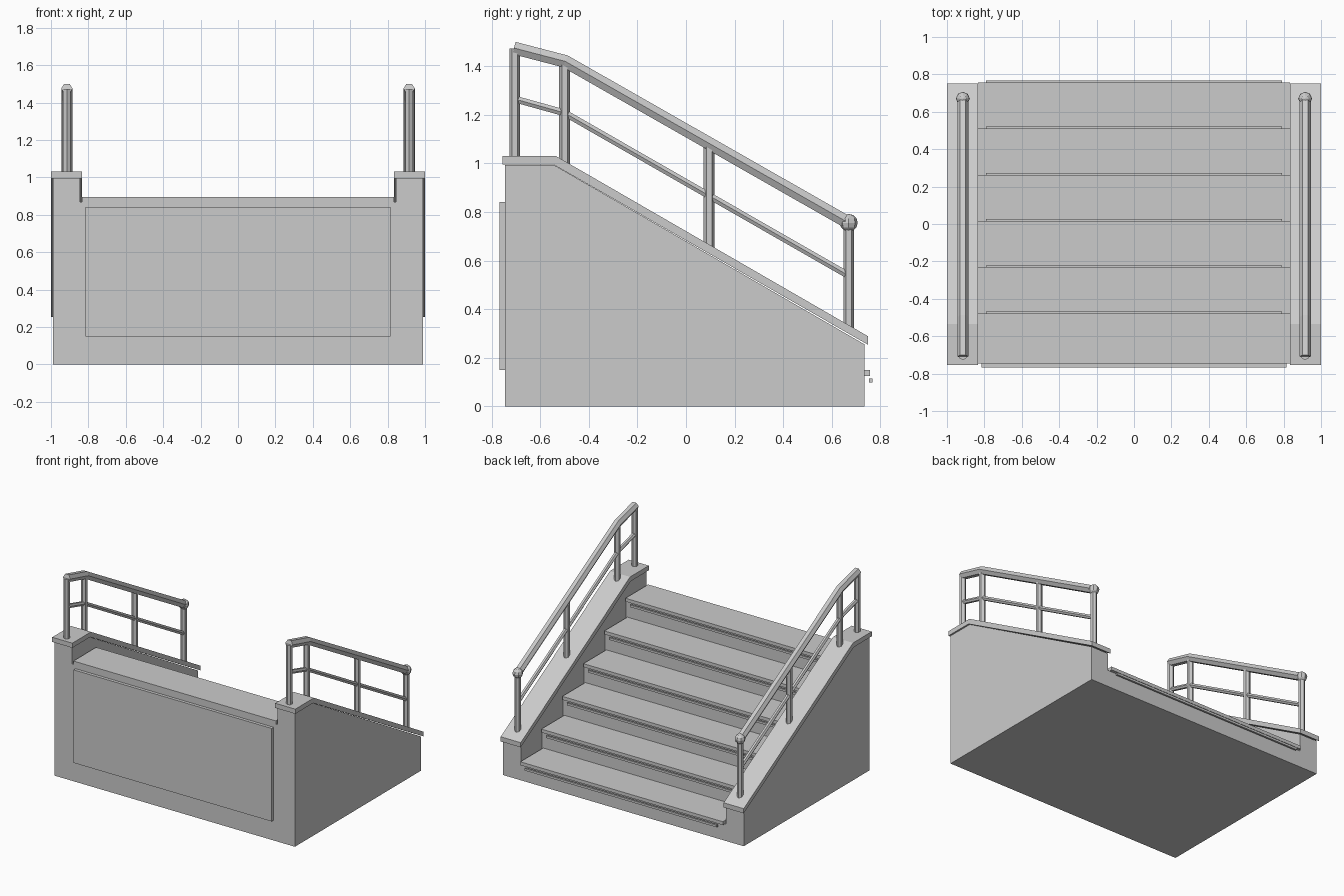
import bpy, bmesh
from math import cos, sin, pi
from mathutils import Matrix, Vector

cube = bpy.data.objects.get("Cube")
if cube:
    bpy.data.objects.remove(cube, do_unlink=True)

grey = bpy.data.materials.new("concrete_grey")
grey.use_nodes = True
grey.diffuse_color = (0.6, 0.6, 0.6, 1)
grey.node_tree.nodes["Principled BSDF"].inputs["Base Color"].default_value = (0.6, 0.6, 0.6, 1)


def finish(name, bm, mirror):
    bmesh.ops.recalc_face_normals(bm, faces=bm.faces)
    mesh = bpy.data.meshes.new(name)
    bm.to_mesh(mesh)
    bm.free()
    mesh.materials.append(grey)
    obj = bpy.data.objects.new(name, mesh)
    bpy.context.collection.objects.link(obj)
    if mirror:
        obj.modifiers.new("mirror_x", 'MIRROR').use_mirror_merge = False
    return obj


def prism(name, profile, x0, x1, mirror=False):
    """Extrude a (y, z) outline from x0 to x1."""
    bm = bmesh.new()
    face = bm.faces.new([bm.verts.new((x0, y, z)) for y, z in profile])
    out = bmesh.ops.extrude_face_region(bm, geom=[face])
    verts = [g for g in out["geom"] if isinstance(g, bmesh.types.BMVert)]
    bmesh.ops.translate(bm, verts=verts, vec=(x1 - x0, 0, 0))
    return finish(name, bm, mirror)


def box(name, x, y0, y1, z0, z1):
    return prism(name, [(y0, z0), (y1, z0), (y1, z1), (y0, z1)], -x, x)


def tube(name, path, radius, phase=0.0, x=0.915):
    """Six-sided mitred tube along a (y, z) path, on both sides."""
    bm = bmesh.new()
    pts = [Vector(p) for p in path]
    rings = []
    for i, p in enumerate(pts):
        a = (p - pts[i - 1]).normalized() if i else None
        b = (pts[i + 1] - p).normalized() if i + 1 < len(pts) else None
        a, b = a or b, b or a
        t = (a + b).normalized()
        n = Vector((-t.y, t.x)) / t.dot(a)
        ring = []
        for k in range(6):
            ang = phase + k * pi / 3
            q = p + n * radius * sin(ang)
            ring.append(bm.verts.new((x + radius * cos(ang), q.x, q.y)))
        rings.append(ring)
    for r0, r1 in zip(rings, rings[1:]):
        for k in range(6):
            j = (k + 1) % 6
            bm.faces.new((r0[k], r0[j], r1[j], r1[k]))
    bm.faces.new(rings[0])
    bm.faces.new(rings[-1])
    return finish(name, bm, True)


STEPS, RISE, RUN = 6, 0.149, 0.247
FRONT, BACK, THICK = 0.735, -0.745, 0.025

# Stepped core under the treads
outline = [(BACK, 0), (FRONT, 0)]
for i in range(STEPS):
    y, z = FRONT - i * RUN, (i + 1) * RISE - THICK
    outline += [(y, z), (y - RUN if i < STEPS - 1 else BACK, z)]
prism("stair_core", outline, -0.845, 0.845)

# Treads with a thin strip below each nose
for i in range(STEPS):
    y, top = FRONT - i * RUN, (i + 1) * RISE
    back = y - RUN if i < STEPS - 1 else BACK
    box(f"tread_{i + 1}", 0.833, back, y + 0.022, top - THICK, top)
    box(f"nosing_strip_{i + 1}", 0.79, y + 0.018, y + 0.032, top - 0.05, top - 0.034)

# Side walls and their sloping caps
prism("side_wall", [(BACK, 0), (FRONT, 0), (FRONT, 0.255), (-0.543, 0.993), (BACK, 0.993)],
      0.845, 0.99, True)
prism("wall_cap", [(-0.755, 0.995), (-0.545, 0.995), (0.75, 0.253),
                   (0.75, 0.288), (-0.535, 1.03), (-0.755, 1.03)], 0.835, 1.0, True)

# Raised panel on the tall end
box("end_panel", 0.815, -0.768, BACK, 0.15, 0.842)

# Railings
tube("handrail", [(-0.708, 1.475), (-0.497, 1.42), (0.67, 0.755)], 0.03)
tube("middle_rail", [(-0.705, 1.265), (-0.5, 1.208), (0.67, 0.538)], 0.016)
for i, (y, z0, z1) in enumerate([(-0.705, 1.01, 1.472), (-0.5, 0.99, 1.415),
                                 (0.095, 0.65, 1.075), (0.67, 0.32, 0.75)]):
    tube(f"rail_post_{i + 1}", [(y, z0), (y, z1)], 0.0225, pi / 6)

# Ball at the low end of each handrail
bm = bmesh.new()
bmesh.ops.create_uvsphere(bm, u_segments=8, v_segments=6, radius=0.037,
                          matrix=Matrix.Translation((0.915, 0.67, 0.755)))
finish("rail_ball", bm, True)
